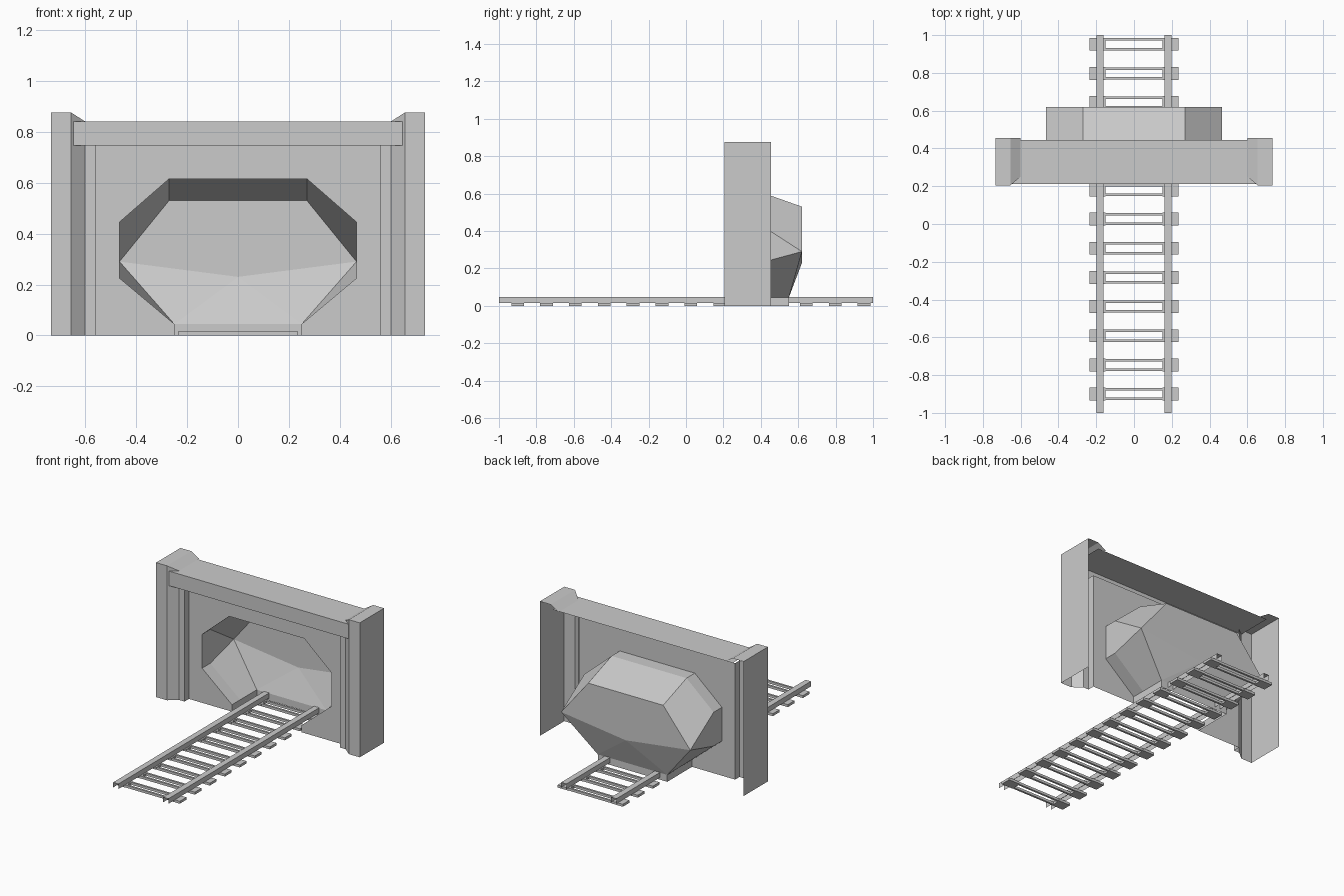
import bpy
import bmesh

cube = bpy.data.objects.get("Cube")
if cube:
    bpy.data.objects.remove(cube, do_unlink=True)

GREY = (0.6, 0.6, 0.6, 1.0)
stone = bpy.data.materials.new("plain grey")
stone.use_nodes = True
stone.diffuse_color = GREY
stone.node_tree.nodes["Principled BSDF"].inputs["Base Color"].default_value = GREY


def half_part(name, faces):
    """Make flat faces for the +x half, weld them and mirror across x."""
    bm = bmesh.new()
    for pts in faces:
        bm.faces.new([bm.verts.new(p) for p in pts])
    bmesh.ops.remove_doubles(bm, verts=bm.verts, dist=0.0005)
    bmesh.ops.recalc_face_normals(bm, faces=bm.faces)
    mesh = bpy.data.meshes.new(name)
    bm.to_mesh(mesh)
    bm.free()
    mesh.materials.append(stone)
    obj = bpy.data.objects.new(name, mesh)
    bpy.context.collection.objects.link(obj)
    mod = obj.modifiers.new("mirror", 'MIRROR')
    mod.use_axis[0] = True
    mod.use_clip = True
    return obj


def upright(a, b, za, zb, base=0.0):
    """Vertical face above the plan segment a-b."""
    return [(*a, base), (*b, base), (*b, zb), (*a, za)]


def box_faces(x0, x1, y0, y1, z0, z1):
    """The four long sides, top and bottom of a box."""
    c = [(x, y, z) for x in (x0, x1) for y in (y0, y1) for z in (z0, z1)]
    quads = ("0132", "4576", "0154", "2376", "0264", "1375")
    return [[c[int(i)] for i in q] for q in quads]


# Key depths and levels
WALL_Y, BEND_Y, BACK_Y, SILL_Y = 0.295, 0.38, 0.62, 0.55
WALL_TOP, BEAM_TOP, PILLAR_TOP = 0.757, 0.84, 0.875

# Pillars: open at the back, chamfered on the inner front corner
outer_back, outer_front = (0.733, 0.455), (0.733, 0.205)
inner_front, chamfer_end = (0.655, 0.205), (0.6, 0.25)
half_part("pillars", [
    upright(outer_back, outer_front, PILLAR_TOP, PILLAR_TOP),
    upright(outer_front, inner_front, PILLAR_TOP, PILLAR_TOP),
    upright(inner_front, chamfer_end, PILLAR_TOP, BEAM_TOP),
    [(*p, PILLAR_TOP) for p in (outer_back, outer_front, inner_front, (0.655, 0.455))],
    [(*inner_front, PILLAR_TOP), (*chamfer_end, BEAM_TOP),
     (0.6, 0.455, BEAM_TOP), (0.655, 0.455, PILLAR_TOP)],
])

# Narrow step between pillar and wall
step = [chamfer_end, (0.56, 0.25), (0.56, WALL_Y)]
half_part("wall_steps", [upright(a, b, WALL_TOP, WALL_TOP)
                         for a, b in zip(step, step[1:])])

# Lintel: front face and top slab
half_part("lintel", [
    upright((0, 0.213), (0.648, 0.213), BEAM_TOP, BEAM_TOP, 0.745),
    [(0, 0.213, BEAM_TOP), (0.648, 0.213, BEAM_TOP),
     (0.648, 0.445, BEAM_TOP), (0, 0.445, BEAM_TOP)],
])

# Wall with the tunnel opening
opening = [(0.25, 0), (0.25, 0.045), (0.465, 0.225),
           (0.465, 0.445), (0.27, 0.615), (0, 0.615)]
outline = [(0, WALL_TOP), (0.56, WALL_TOP), (0.56, 0)] + opening
half_part("wall", [[(x, WALL_Y, z) for x, z in outline]])

# Tunnel: a straight mouth, then a faceted recess
mouth = [[(a[0], WALL_Y, a[1]), (b[0], WALL_Y, b[1]),
          (b[0], BEND_Y, b[1]), (a[0], BEND_Y, a[1])]
         for a, b in zip(opening, opening[1:])]
foot, sill, low, high, crown, mid = [(x, BEND_Y, z) for x, z in opening]
back_mid, back_crown = (0, BACK_Y, 0.53), (0.27, BACK_Y, 0.53)
back_side, back_low = (0.465, BACK_Y, 0.29), (0, BACK_Y, 0.23)
sill_back, foot_back = (0.25, SILL_Y, 0.045), (0.25, SILL_Y, 0)
sill_mid, foot_mid = (0, SILL_Y, 0.045), (0, SILL_Y, 0)
half_part("tunnel_recess", mouth + [
    [mid, crown, back_crown, back_mid],
    [crown, high, back_side, back_crown],
    [high, low, back_side],
    [low, sill, sill_back, back_side],
    [sill, foot, foot_back, sill_back],
    [back_mid, back_crown, back_side, back_low],
    [back_low, back_side, sill_back],
    [back_low, sill_back, sill_mid],
    [sill_mid, sill_back, foot_back, foot_mid],
])

# Rails: top and sides, open below and at the ends
lo, hi, rx0, rx1 = 0.015, 0.048, 0.161, 0.199
half_part("rails", [
    upright((rx0, -1), (rx0, 1), hi, hi, lo),
    upright((rx1, -1), (rx1, 1), hi, hi, lo),
    [(rx0, -1, hi), (rx1, -1, hi), (rx1, 1, hi), (rx0, 1, hi)],
])

# Sleepers: solid ends joined by two thin bars
sleepers = []
for i in range(13):
    y = -0.9 + i * 0.1543
    sleepers += box_faces(0.152, 0.235, y - 0.034, y + 0.034, 0, 0.016)
    for s in (-1, 1):
        near, far = sorted((y + s * 0.019, y + s * 0.032))
        sleepers += box_faces(0, 0.152, near, far, 0, 0.016)[1:]
half_part("sleepers", sleepers)
